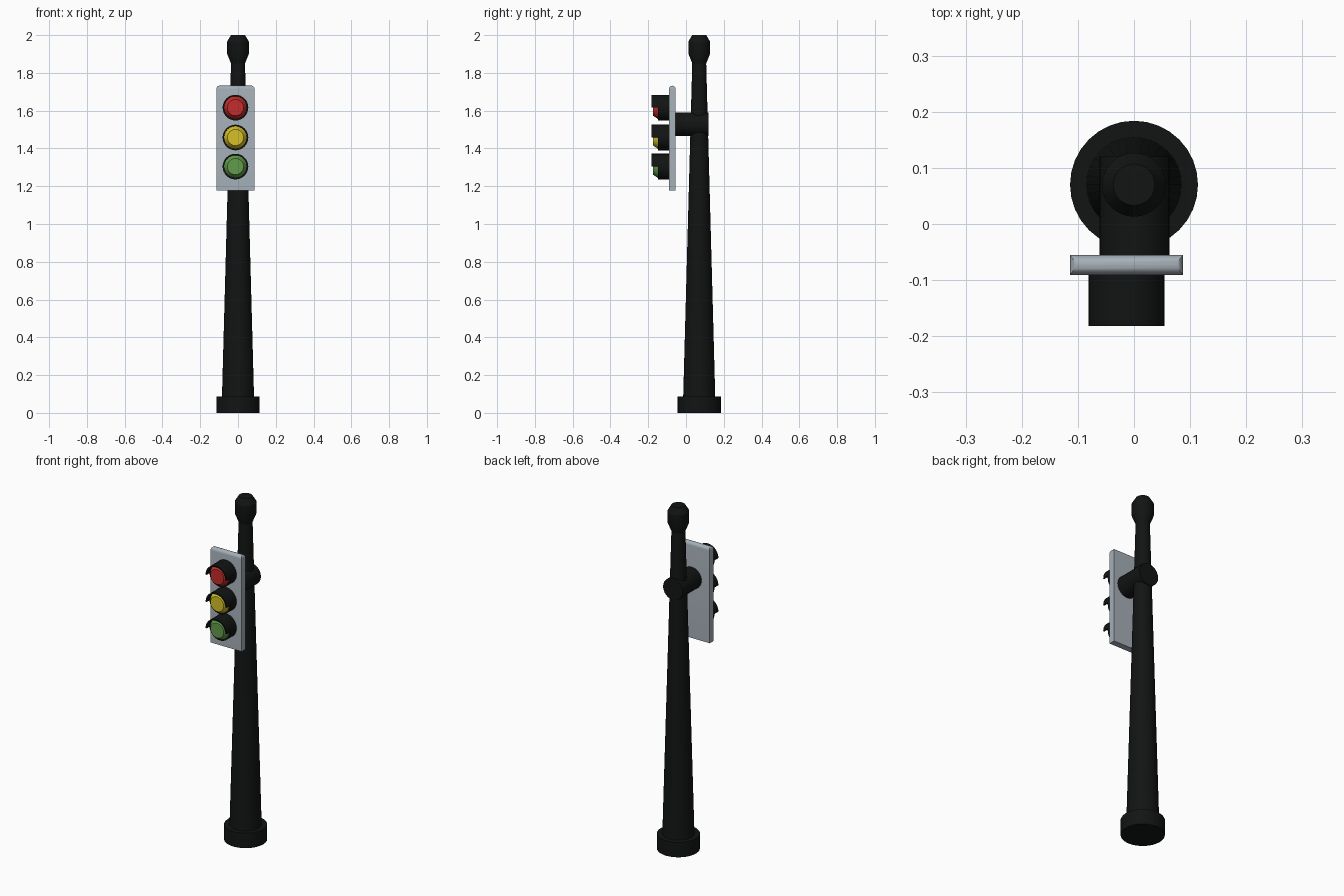
import bpy, bmesh
from math import sin, cos, pi, radians

if "Cube" in bpy.data.objects:
    bpy.data.objects.remove(bpy.data.objects["Cube"])

def material(name, rgb):
    m = bpy.data.materials.new(name)
    m.diffuse_color = (*rgb, 1)
    m.use_nodes = True
    m.node_tree.nodes["Principled BSDF"].inputs["Base Color"].default_value = m.diffuse_color
    return m

BLACK = material("black", (0.006, 0.007, 0.007))
PANEL = material("panel_grey", (0.38, 0.43, 0.48))
LAMPS = [
    ("red", 1.616, material("red", (0.55, 0.025, 0.025))),
    ("yellow", 1.458, material("yellow", (0.66, 0.53, 0.02))),
    ("green", 1.304, material("green", (0.12, 0.33, 0.07))),
]

def loft(name, rings, mat):
    """Skin a stack of equal-length point rings and cap both ends."""
    bm = bmesh.new()
    vs = [[bm.verts.new(p) for p in r] for r in rings]
    n = len(vs[0])
    for a, b in zip(vs, vs[1:]):
        for i in range(n):
            j = (i + 1) % n
            bm.faces.new((a[i], a[j], b[j], b[i]))
    bm.faces.new(vs[0])
    bm.faces.new(vs[-1])
    bmesh.ops.recalc_face_normals(bm, faces=bm.faces)
    me = bpy.data.meshes.new(name)
    bm.to_mesh(me)
    bm.free()
    ob = bpy.data.objects.new(name, me)
    bpy.context.collection.objects.link(ob)
    me.materials.append(mat)
    bpy.ops.object.select_all(action='DESELECT')
    ob.select_set(True)
    bpy.context.view_layer.objects.active = ob
    bpy.ops.object.shade_smooth_by_angle(angle=radians(25))
    return ob

def circle(r, n=32):
    return [(r * cos(2 * pi * i / n), r * sin(2 * pi * i / n)) for i in range(n)]

def turned_z(name, profile, y, mat):
    return loft(name, [[(u, y + v, z) for u, v in circle(r)] for r, z in profile], mat)

def turned_y(name, profile, x, z, mat):
    return loft(name, [[(x + u, y, z + v) for u, v in circle(r)] for r, y in profile], mat)

# Pole with foot and finial
POLE_Y = 0.07
turned_z("base", [(0.114, 0), (0.114, 0.087)], POLE_Y, BLACK)
turned_z("pole", [(0.085, 0.08), (0.037, 1.85)], POLE_Y, BLACK)
turned_z("finial", [(0.037, 1.85), (0.057, 1.90), (0.057, 1.967), (0.037, 2.0)], POLE_Y, BLACK)

# Bracket tube through the pole
turned_y("bracket", [(0.0625, -0.06), (0.0625, 0.12)], 0.001, 1.528, BLACK)

# Signal panel with a rounded, hipped top edge
CX, CY = -0.0135, -0.073
def slab(hx, hy, z):
    return [(CX + sx * hx, CY + sy * hy, z) for sx, sy in ((-1, -1), (1, -1), (1, 1), (-1, 1))]

rings = [slab(0.101, 0.018, 1.177)]
for k in range(6):
    t = radians(k * 17.6)
    rings.append(slab(0.101 - 0.014 * (1 - cos(t)), 0.018 * cos(t), 1.714 + 0.018 * sin(t)))
loft("panel", rings, PANEL)

# Lamps: housing, half-round visor and lens
for name, z, mat in LAMPS:
    turned_y(name + "_housing", [(0.068, -0.085), (0.068, -0.147)], CX, z, BLACK)
    section = [(0.060, -0.140), (0.068, -0.140), (0.068, -0.182), (0.060, -0.182)]
    loft(name + "_visor",
         [[(CX + r * cos(pi * k / 16), y, z + r * sin(pi * k / 16)) for r, y in section]
          for k in range(17)], BLACK)
    turned_y(name + "_lens", [(0.060, -0.140), (0.060, -0.149), (0.043, -0.174)], CX, z, mat)
